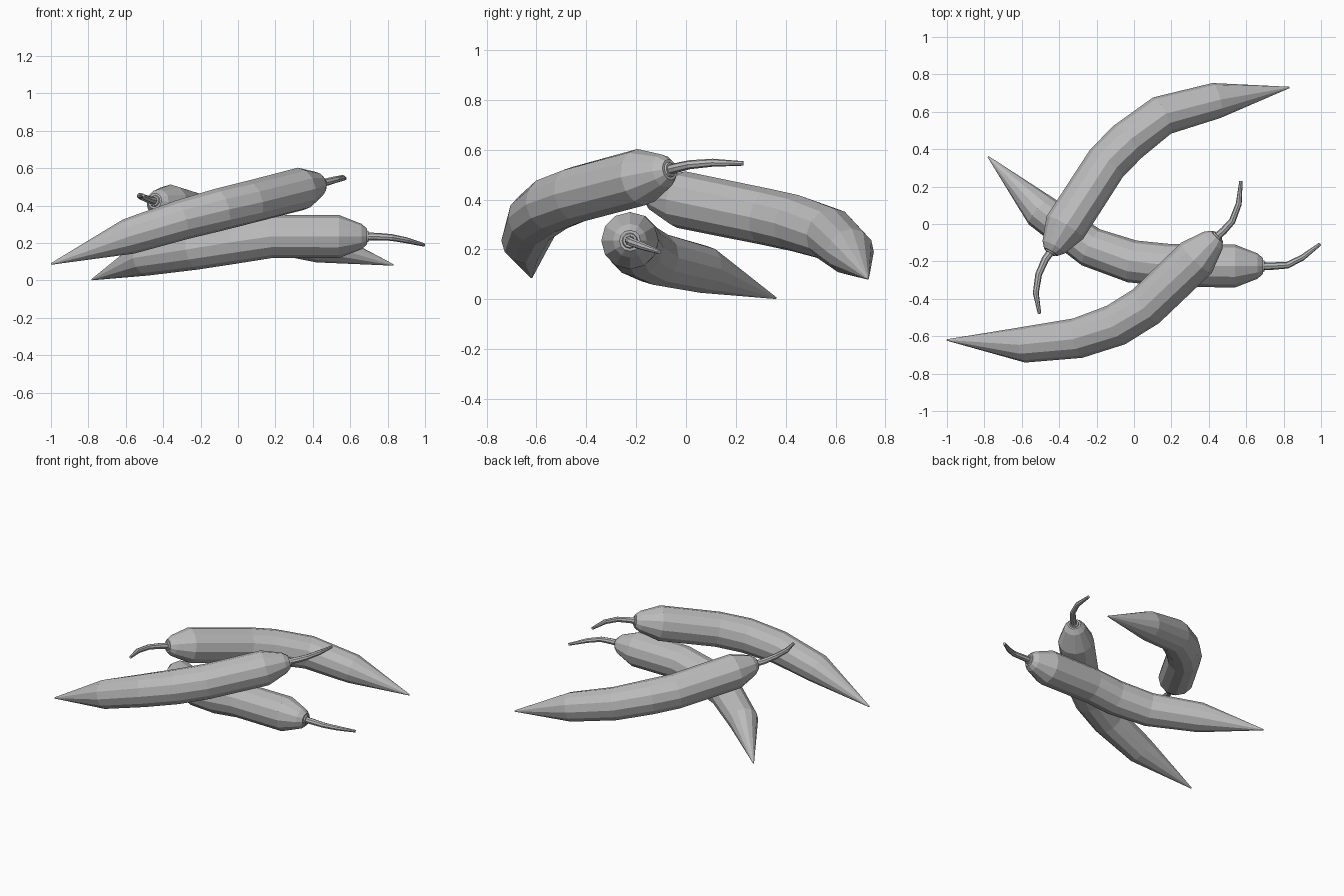
import bpy, bmesh, math
from mathutils import Vector

cube = bpy.data.objects.get("Cube")
if cube:
    bpy.data.objects.remove(cube, do_unlink=True)

grey = bpy.data.materials.new("plain_grey")
grey.use_nodes = True
colour = (0.5, 0.5, 0.5, 1)
grey.diffuse_color = colour
grey.node_tree.nodes["Principled BSDF"].inputs["Base Color"].default_value = colour


def tube(name, path, radii, sides):
    """Sweep a round section of changing radius along a path and cap it."""
    pts = [Vector(p) for p in path]
    bm = bmesh.new()
    rings = []
    for i, (p, r) in enumerate(zip(pts, radii)):
        before = (p - pts[i - 1]).normalized() if i else Vector()
        after = (pts[i + 1] - p).normalized() if i + 1 < len(pts) else Vector()
        along = (before + after).normalized()
        side = along.cross(Vector((0, 0, 1))).normalized()
        up = side.cross(along)
        angles = [2 * math.pi * k / sides for k in range(sides)]
        rings.append([bm.verts.new(p + r * (side * math.cos(a) + up * math.sin(a)))
                      for a in angles])
    for a, b in zip(rings, rings[1:]):
        for k in range(sides):
            n = (k + 1) % sides
            bm.faces.new((a[k], a[n], b[n], b[k]))
    bm.faces.new(rings[0])
    bm.faces.new(rings[-1])
    bmesh.ops.recalc_face_normals(bm, faces=bm.faces)
    mesh = bpy.data.meshes.new(name)
    bm.to_mesh(mesh)
    bm.free()
    mesh.materials.append(grey)
    obj = bpy.data.objects.new(name, mesh)
    bpy.context.collection.objects.link(obj)


def pepper(name, body, stem):
    """Body runs from the stem end to the tip; stem runs outwards."""
    end, shoulder = Vector(body[0]), Vector(body[1])
    collar = shoulder.lerp(end, 0.8)
    tube(name + "_body", [end, collar] + body[1:],
         [0.042, 0.068, 0.115, 0.114, 0.114, 0.108, 0.096, 0.004], 12)
    # Shallow collar disc where the stem joins
    out = (end - shoulder).normalized()
    tube(name + "_collar", [end - out * 0.01, end + out * 0.008], [0.036, 0.028], 12)
    tube(name + "_stem", [end - out * 0.01] + stem, [0.021, 0.02, 0.018, 0.016, 0.009], 8)


# Lowest pepper, lying across the pile
pepper("bottom_pepper",
       [(0.69, -0.225, 0.235), (0.54, -0.225, 0.235), (0.18, -0.22, 0.235),
        (-0.01, -0.2, 0.205), (-0.23, -0.125, 0.165), (-0.5, 0.07, 0.12),
        (-0.78, 0.36, 0.005)],
       [(0.74, -0.225, 0.235), (0.82, -0.22, 0.23), (0.9, -0.18, 0.215),
        (0.995, -0.107, 0.19)])

# Back pepper, curving away to the rear
pepper("back_pepper",
       [(-0.445, -0.15, 0.425), (-0.37, -0.02, 0.4), (-0.147, 0.325, 0.33),
        (-0.034, 0.44, 0.305), (0.15, 0.58, 0.26), (0.44, 0.66, 0.19),
        (0.83, 0.73, 0.083)],
       [(-0.475, -0.19, 0.432), (-0.51, -0.27, 0.445), (-0.525, -0.37, 0.452),
        (-0.505, -0.48, 0.455)])

# Top pepper, resting over the front
pepper("top_pepper",
       [(0.445, -0.065, 0.52), (0.335, -0.18, 0.49), (0.064, -0.44, 0.42),
        (-0.096, -0.54, 0.38), (-0.3, -0.61, 0.325), (-0.585, -0.645, 0.235),
        (-1.0, -0.62, 0.088)],
       [(0.48, -0.035, 0.528), (0.525, 0.015, 0.54), (0.56, 0.107, 0.548),
        (0.572, 0.23, 0.545)])
